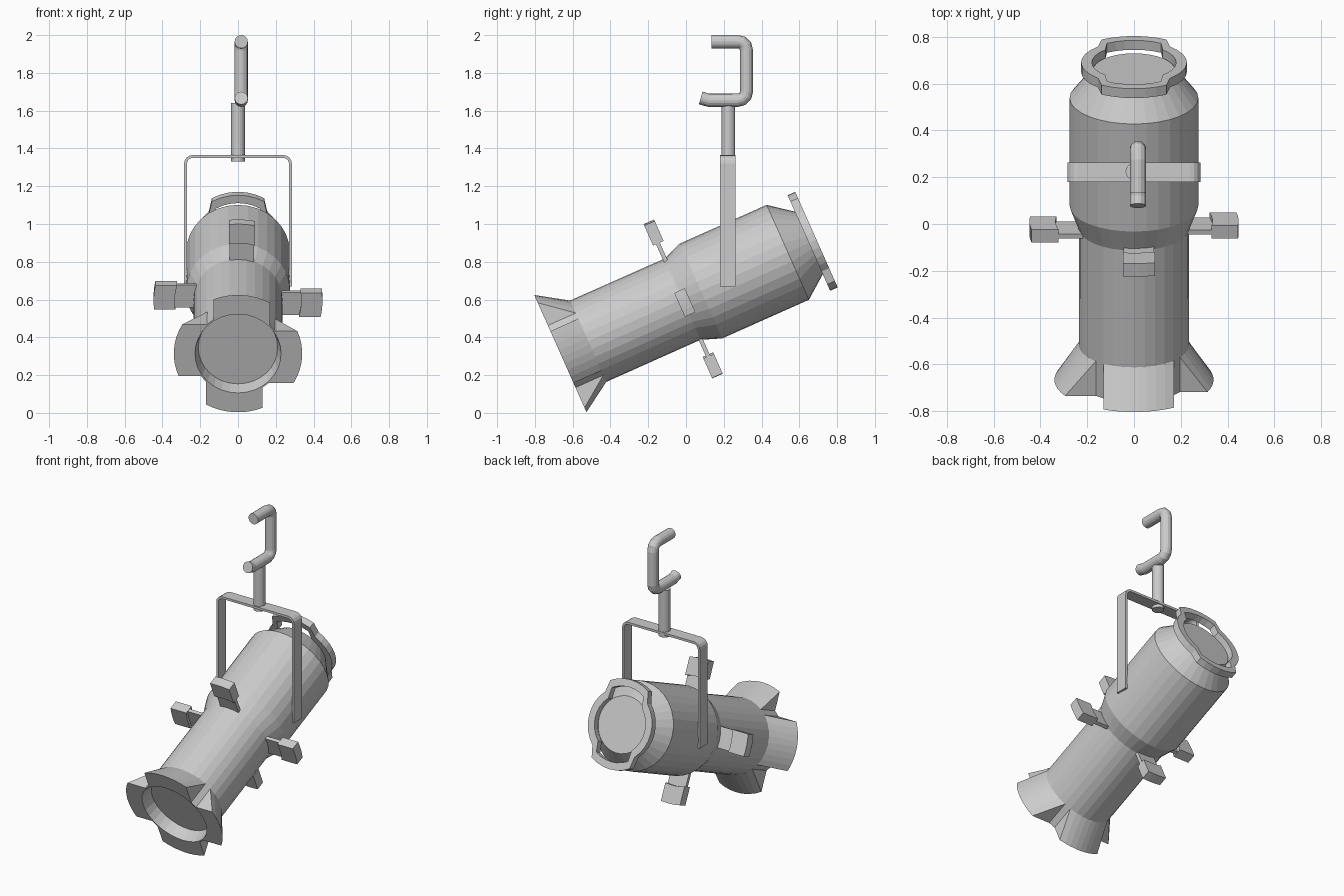
import bpy, bmesh
from math import sin, cos, pi, radians, sqrt
from mathutils import Matrix, Vector

if "Cube" in bpy.data.objects:
    bpy.data.objects.remove(bpy.data.objects["Cube"])

# Lamp frame: local y runs along the tilted barrel axis, local z is "up" from it
TILT = Matrix.Translation((0, 0, 0.61)) @ Matrix.Rotation(radians(24), 4, 'X')


def loft(name, sections, matrix=Matrix(), loop=False):
    """Join equal-length closed sections; cap the ends unless looped."""
    bm = bmesh.new()
    rows = [[bm.verts.new(matrix @ Vector(p)) for p in sec] for sec in sections]
    n = len(rows[0])
    for i in range(len(rows) if loop else len(rows) - 1):
        a, b = rows[i], rows[(i + 1) % len(rows)]
        for j in range(n):
            k = (j + 1) % n
            bm.faces.new((a[j], a[k], b[k], b[j]))
    if not loop:
        bm.faces.new(rows[0])
        bm.faces.new(rows[-1])
    bmesh.ops.recalc_face_normals(bm, faces=bm.faces)
    mesh = bpy.data.meshes.new(name)
    bm.to_mesh(mesh)
    bm.free()
    obj = bpy.data.objects.new(name, mesh)
    bpy.context.collection.objects.link(obj)
    return obj


def circle(s, r, n=32):
    return [(r * sin(2 * pi * i / n), s, r * cos(2 * pi * i / n)) for i in range(n)]


def span(a, b, n):
    return [a + (b - a) * i / n for i in range(n + 1)]


def arc(r, t):
    return sqrt(r * r - t * t)


# Lamp body: recessed lens, barrel, shoulder, housing and tapered back
profile = [(-0.65, 0.21), (-0.728, 0.228), (-0.728, 0.236), (-0.02, 0.235),
           (0.087, 0.275), (0.59, 0.275), (0.72, 0.175)]
loft("lamp_body", [circle(s, r) for s, r in profile], TILT)

# Back ring, bulging at top and bottom
half = ([(a, 0.277) for a in range(-30, 31, 10)] +
        [(a, 0.226) for a in (43, 55, 67, 79, 90, 101, 113, 125, 137)])
outline = half + [(a + 180, r) for a, r in half]


def ring_at(s, inset):
    return [((r - inset) * sin(radians(a)), s, (r - inset) * cos(radians(a)))
            for a, r in outline]


loft("back_ring", [ring_at(0.712, 0), ring_at(0.756, 0),
                   ring_at(0.756, 0.046), ring_at(0.712, 0.046)], TILT, loop=True)


# Parts repeated around the barrel: front holder wedges and shutters
def shutter_block(name, s0, s1, r0, r1, t0, t1, m):
    loft(name, [[(t, s0, arc(r0, t)), (t, s1, arc(r0, t)),
                 (t, s1, arc(r1, t)), (t, s0, arc(r1, t))]
                for t in span(t0, t1, 4)], m)


for i in range(4):
    m = TILT @ Matrix.Rotation(i * pi / 2, 4, 'Y')
    loft(f"front_wedge_{i}", [[(t, -0.728, arc(0.232, t)),
                               (t, -0.728, arc(0.34, t)),
                               (t, -0.565, arc(0.235, t))]
                              for t in span(-0.13, 0.17, 8)], m)
    shutter_block(f"shutter_blade_{i}", -0.03, -0.008, 0.2, 0.36, -0.044, 0.086, m)
    shutter_block(f"shutter_handle_{i}", -0.047, 0.014, 0.335, 0.447, -0.048, 0.09, m)

# Yoke: flat strap bent over the body
right = [((0.285, 0.67), (0.27, 0.67))]
for a in span(0, pi / 2, 4):
    right.append(tuple((0.24 + r * cos(a), 1.32 + r * sin(a)) for r in (0.045, 0.03)))
left = [tuple((-x, z) for x, z in pair) for pair in reversed(right)]
loft("yoke", [[(o[0], 0.18, o[1]), (o[0], 0.262, o[1]),
               (n[0], 0.262, n[1]), (n[0], 0.18, n[1])] for o, n in right + left])

# Stem
stand = Matrix.Translation((0, 0.224, 0)) @ Matrix.Rotation(pi / 2, 4, 'X')
loft("stem", [circle(s, 0.036, 20) for s in (1.33, 1.64)], stand)

# Hook: round bar swept along a bent path in the yz plane
path = [(0.135, 1.965), (0.275, 1.965), (0.298, 1.96), (0.314, 1.944), (0.32, 1.92),
        (0.32, 1.70), (0.314, 1.677), (0.298, 1.661), (0.275, 1.655),
        (0.12, 1.655), (0.078, 1.667)]
sections = []
for i, (y, z) in enumerate(path):
    p, q = Vector(path[max(i - 1, 0)]), Vector(path[min(i + 1, len(path) - 1)])
    d = (q - p).normalized()
    sections.append([(0.017 + 0.035 * cos(a), y - d.y * 0.035 * sin(a), z + d.x * 0.035 * sin(a))
                     for a in [2 * pi * k / 16 for k in range(16)]])
loft("hook", sections)
